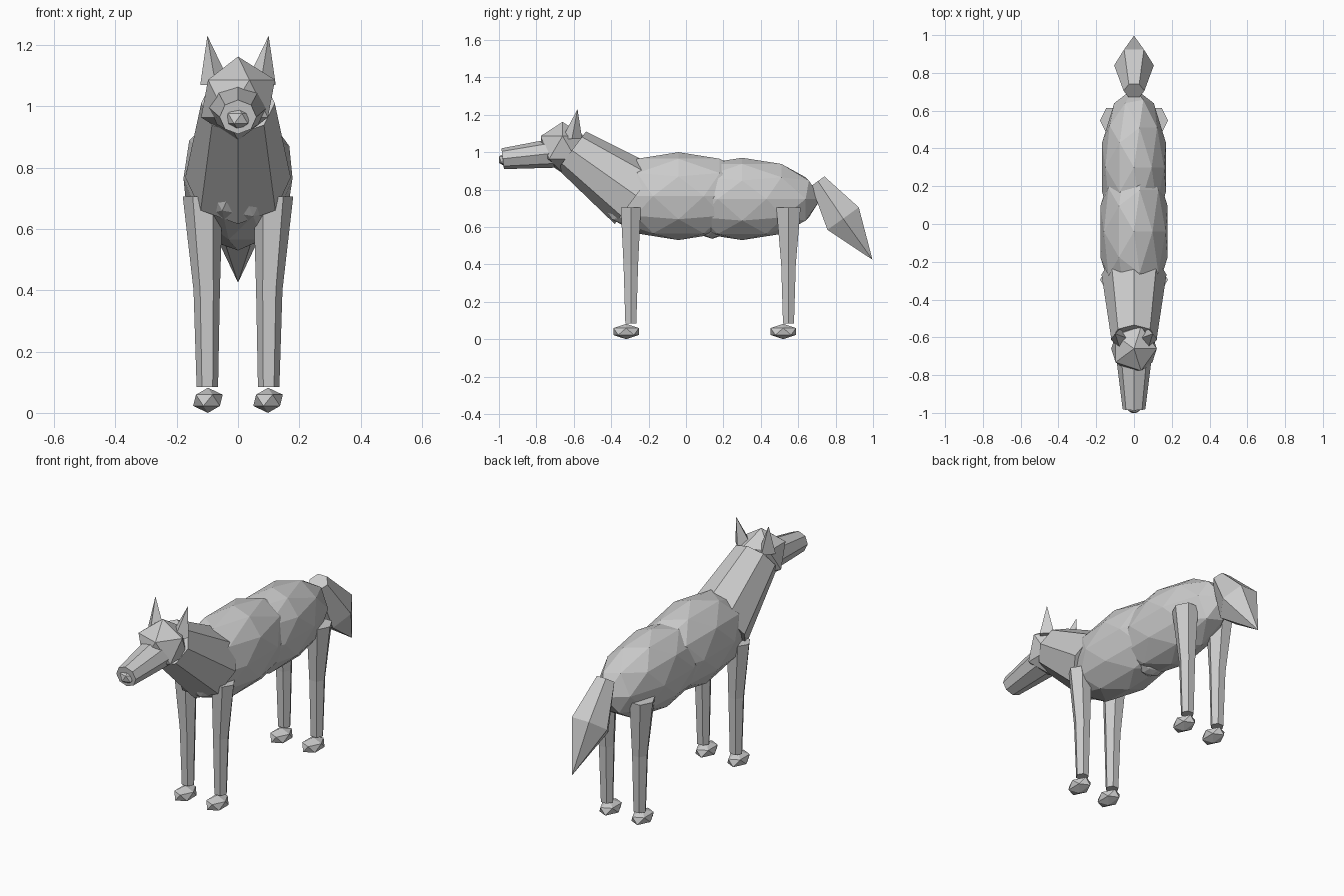
import bpy, bmesh
from math import cos, sin, pi
from mathutils import Vector, Matrix

cube = bpy.data.objects.get("Cube")
if cube:
    bpy.data.objects.remove(cube)

grey = bpy.data.materials.new("plain grey")
grey.use_nodes = True
colour = (0.6, 0.6, 0.6, 1)
grey.diffuse_color = colour
grey.node_tree.nodes["Principled BSDF"].inputs["Base Color"].default_value = colour


def finish(name, bm):
    bmesh.ops.recalc_face_normals(bm, faces=bm.faces)
    mesh = bpy.data.meshes.new(name)
    bm.to_mesh(mesh)
    bm.free()
    mesh.materials.append(grey)
    obj = bpy.data.objects.new(name, mesh)
    bpy.context.collection.objects.link(obj)
    return obj


def ball(name, centre, size, detail=1):
    """Faceted icosphere stretched to three radii."""
    bm = bmesh.new()
    m = Matrix.Translation(centre) @ Matrix.Diagonal((*size, 1))
    bmesh.ops.create_icosphere(bm, subdivisions=detail, radius=1, matrix=m)
    return finish(name, bm)


def tube(name, sides, rings, across, turn=0.0):
    """Loft through rings of (centre, x radius, radius along 'across'); zero radius makes a tip."""
    bm = bmesh.new()
    across = Vector(across).normalized()
    loops = []
    for centre, rx, ra in rings:
        c = Vector(centre)
        if rx == 0:
            loops.append([bm.verts.new(c)] * sides)
            continue
        angles = [turn + 2 * pi * i / sides for i in range(sides)]
        loops.append([bm.verts.new(c + Vector((rx * cos(a), 0, 0)) + across * ra * sin(a))
                      for a in angles])
    for low, high in zip(loops, loops[1:]):
        for i in range(sides):
            j = (i + 1) % sides
            corners = dict.fromkeys((low[i], low[j], high[j], high[i]))
            bm.faces.new(list(corners))
    for loop in (loops[0], loops[-1]):
        if len(set(loop)) == sides:
            bm.faces.new(loop)
    return finish(name, bm)


# Body
ball("chest", (0, -0.04, 0.765), (0.187, 0.44, 0.235), 2)
ball("hindquarters", (0, 0.3, 0.75), (0.178, 0.42, 0.22), 2)
ball("belly", (0, 0.14, 0.62), (0.08, 0.08, 0.083), 2)

# Neck and head
tube("neck", 8, [((0, -0.267, 0.768), 0.172, 0.19),
                 ((0, -0.61, 1.01), 0.12, 0.126)], (0, 0.6, 0.8))
ball("head", (0, -0.66, 1.025), (0.135, 0.137, 0.137))
tube("muzzle", 8, [((0, -0.66, 1.0), 0.1, 0.082),
                   ((0, -0.98, 0.965), 0.06, 0.056)], (0, -0.12, 1))
ball("nose", (0, -0.965, 0.96), (0.045, 0.041, 0.038))

# Tail
tube("tail", 6, [((0, 0.705, 0.845), 0.055, 0.05),
                 ((0, 0.84, 0.645), 0.105, 0.119),
                 ((0, 0.997, 0.425), 0, 0)], (0, 0.81, 0.58))

# Ears, legs and feet on both sides
for side, s in (("left", 1), ("right", -1)):
    tube(side + "_ear", 4, [((s * 0.073, -0.61, 1.07), 0.05, 0.055),
                            ((s * 0.1, -0.58, 1.23), 0, 0)], (0, 1, 0))
    for place, y, top, foot_y in (("front", -0.295, 0.062, -0.32),
                                  ("hind", 0.548, 0.075, 0.52)):
        tube(f"{side}_{place}_leg", 6, [((s * 0.115, y, 0.705), 0.065, top),
                                        ((s * 0.102, y, 0.4), 0.043, 0.045),
                                        ((s * 0.1, y, 0.085), 0.035, 0.034)], (0, 1, 0))
        ball(f"{side}_{place}_foot", (s * 0.098, foot_y, 0.041), (0.054, 0.08, 0.041))
